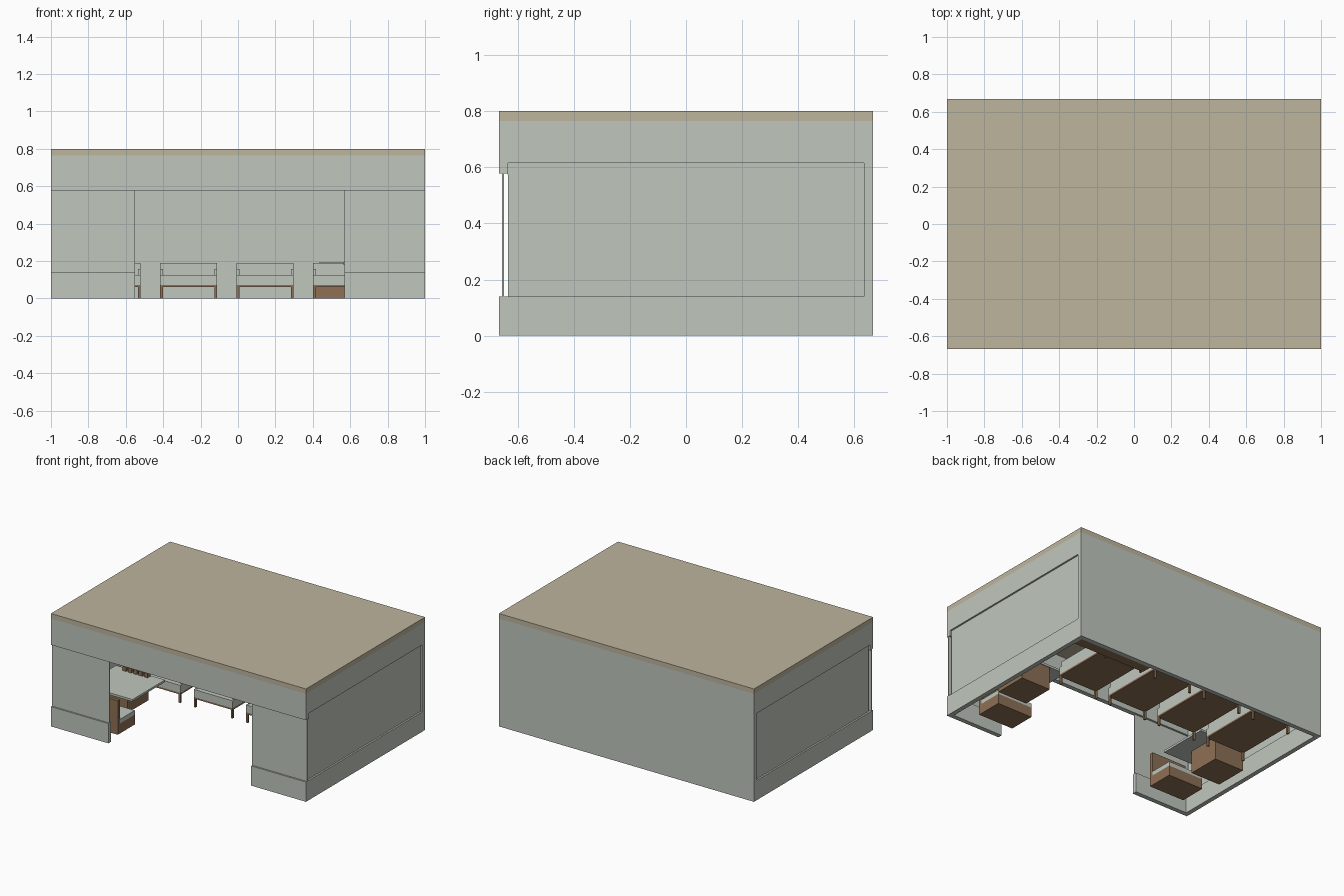
import bpy

if "Cube" in bpy.data.objects:
    bpy.data.objects.remove(bpy.data.objects["Cube"])


def material(name, rgb):
    m = bpy.data.materials.new(name)
    m.diffuse_color = (*rgb, 1)
    m.use_nodes = True
    m.node_tree.nodes["Principled BSDF"].inputs["Base Color"].default_value = m.diffuse_color
    return m


PALE = material("pale_grey_green", (0.53, 0.57, 0.51))
TAN = material("tan_roof", (0.51, 0.46, 0.34))
WOOD = material("brown_wood", (0.27, 0.16, 0.09))

CUBE_FACES = [(0, 2, 3, 1), (4, 5, 7, 6), (0, 1, 5, 4),
              (2, 6, 7, 3), (0, 4, 6, 2), (1, 3, 7, 5)]


def box(name, x, y, z, mat):
    """Axis-aligned box from (min, max) ranges."""
    mesh = bpy.data.meshes.new(name)
    mesh.from_pydata([(a, b, c) for a in x for b in y for c in z], [], CUBE_FACES)
    mesh.materials.append(mat)
    ob = bpy.data.objects.new(name, mesh)
    bpy.context.collection.objects.link(ob)
    return ob


def pair(name, x, y, z, mat):
    """Box on the right and its mirror on the left."""
    box(name + "_right", x, y, z, mat)
    box(name + "_left", (-x[1], -x[0]), y, z, mat)


X, Y, T = 1.0, 0.667, 0.032
XI, YI = X - T, Y - T
TOP = 0.765

# Roof slab and back wall
box("roof", (-X, X), (-Y, Y), (TOP, 0.80), TAN)
box("back_wall", (-X, X), (YI, Y), (0, TOP), PALE)

# Side walls with a recessed pane
pair("side_sill", (XI, X), (-YI, YI), (0, 0.14), PALE)
pair("side_header", (XI, X), (-YI, YI), (0.615, TOP), PALE)
pair("side_pane", (X - 0.018, X - 0.012), (-YI, YI), (0.14, 0.615), PALE)
pair("side_corner_block", (XI, X), (-YI - 0.001, -YI), (0.575, 0.615), PALE)

# Front wall: header, low sills and thin panes beside the wide opening
box("front_header", (-X, X), (-Y, -YI), (0.578, TOP), PALE)
for side, x in (("left", (-X, -0.55)), ("right", (0.57, X))):
    box("front_sill_" + side, x, (-Y, -YI), (0, 0.14), PALE)
    box("front_pane_" + side, x, (-0.656, -0.649), (0.14, 0.578), PALE)

# Row of four beds along the back wall
for i in range(4):
    x0 = -0.825 + 0.409 * i
    x1 = x0 + 0.304
    y0, y1 = 0.10, 0.56
    n = f"bed_{i + 1}_"
    box(n + "frame", (x0, x1), (y0, y1), (0.06, 0.072), WOOD)
    box(n + "mattress", (x0, x1), (y0, y1), (0.072, 0.125), PALE)
    box(n + "headboard", (x0, x1), (y1 - 0.025, y1), (0.125, 0.19), PALE)
    for k, lx in enumerate((x0, x1 - 0.014)):
        box(f"{n}rail_{k}", (lx, lx + 0.014), (y0 + 0.02, y1 - 0.025), (0.125, 0.157), PALE)
        for j, ly in enumerate((y0, y1 - 0.014)):
            box(f"{n}leg_{k}{j}", (lx, lx + 0.014), (ly, ly + 0.014), (0, 0.06), WOOD)

# Low chest in the back right corner
box("corner_chest", (0.40, XI), (0.565, YI), (0, 0.07), WOOD)
box("corner_chest_top", (0.435, XI), (0.565, YI), (0.07, 0.195), PALE)

# Chairs near the front corners
pair("chair_base", (0.575, 0.85), (-0.50, -0.335), (0, 0.07), WOOD)
pair("chair_cushion", (0.575, 0.85), (-0.50, -0.335), (0.07, 0.10), PALE)
pair("chair_back", (0.575, 0.85), (-0.525, -0.50), (0, 0.24), WOOD)

# Desks at both sides on solid pedestals
pair("desk_top", (0.565, 0.95), (-0.375, -0.01), (0.18, 0.195), PALE)
pair("desk_pedestal", (0.69, 0.92), (-0.25, -0.015), (0.02, 0.18), WOOD)

# Books standing on the left desk
for i in range(5):
    bx = -0.87 + 0.042 * i
    box(f"book_{i + 1}", (bx, bx + 0.028), (-0.05, -0.02), (0.195, 0.225), WOOD)
    box(f"book_pages_{i + 1}", (bx + 0.005, bx + 0.023), (-0.048, -0.022), (0.225, 0.229), PALE)
